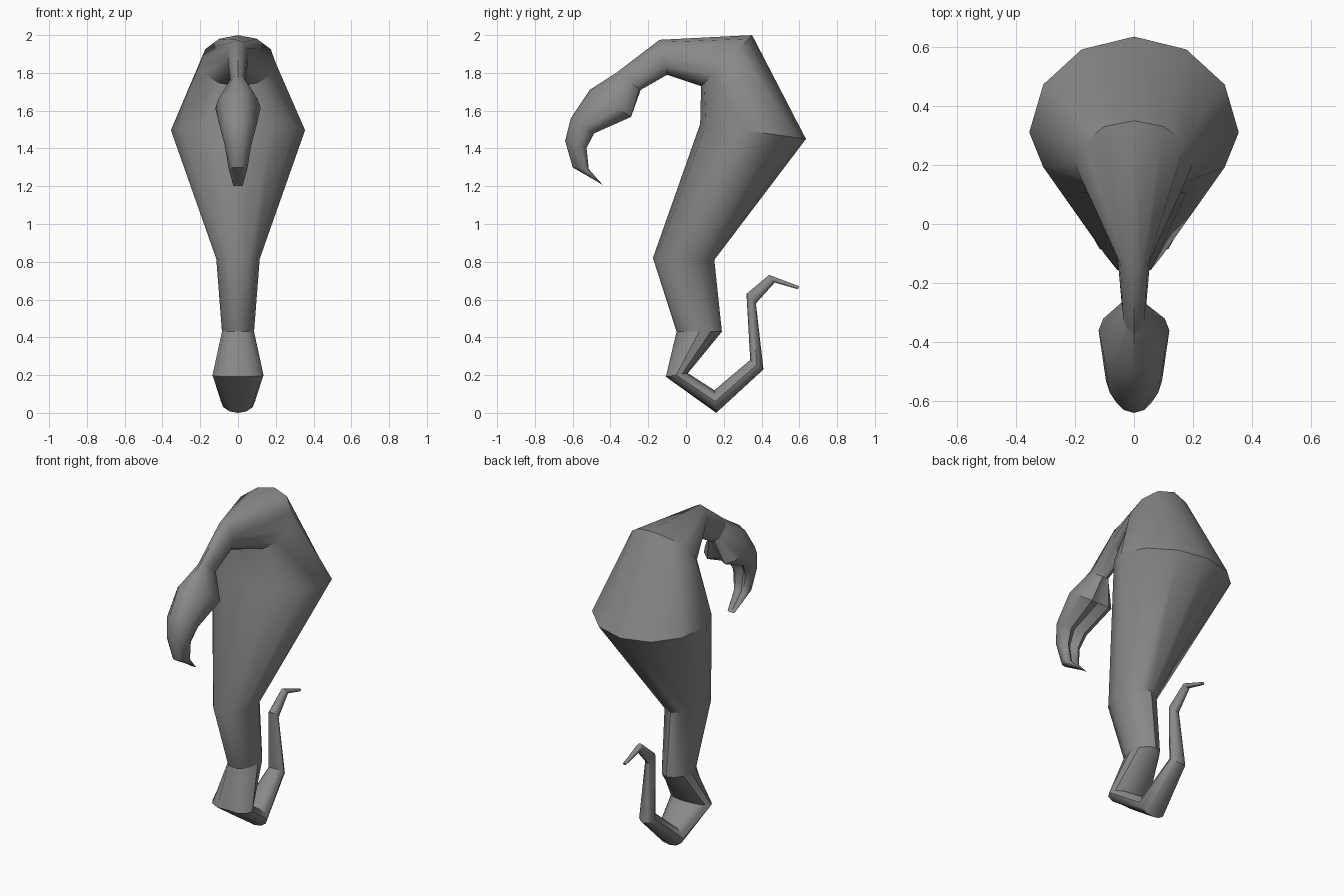
import bpy, bmesh, math
from mathutils import Vector

if "Cube" in bpy.data.objects:
    bpy.data.objects.remove(bpy.data.objects["Cube"])

grey = bpy.data.materials.new("matte grey")
grey.diffuse_color = (0.25, 0.25, 0.25, 1)
grey.use_nodes = True
grey.node_tree.nodes["Principled BSDF"].inputs["Base Color"].default_value = grey.diffuse_color
SIDES = 12


def loft(name, sections):
    """Skin 12-sided rings. Section: belly (y, z), back (y, z), half width,
    place of the widest point from belly to back, depth of the belly groove."""
    bm = bmesh.new()
    rings = []
    for (fy, fz), (by, bz), w, t, groove in sections:
        belly, back = Vector((0, fy, fz)), Vector((0, by, bz))
        mid = belly.lerp(back, t)
        ring = []
        for k in range(SIDES):
            a = 2 * math.pi * k / SIDES
            c = math.cos(a)
            p = mid + ((back - mid) * c if c > 0 else (mid - belly) * c)
            p.x = w * math.sin(a)
            if k == SIDES // 2:
                p += (back - belly) * groove
            ring.append(bm.verts.new(p))
        rings.append(ring)
    for r, s in zip(rings, rings[1:]):
        for k in range(SIDES):
            n = (k + 1) % SIDES
            bm.faces.new((r[k], r[n], s[n], s[k]))
    bm.faces.new(rings[0])
    bm.faces.new(rings[-1])
    bmesh.ops.recalc_face_normals(bm, faces=bm.faces)
    mesh = bpy.data.meshes.new(name)
    bm.to_mesh(mesh)
    bm.free()
    mesh.materials.append(grey)
    obj = bpy.data.objects.new(name, mesh)
    bpy.context.collection.objects.link(obj)
    bpy.ops.object.select_all(action='DESELECT')
    obj.select_set(True)
    bpy.context.view_layer.objects.active = obj
    bpy.ops.object.shade_smooth_by_angle(angle=math.radians(40))


# shared joints between the parts
tail_joint = ((-0.05, 0.43), (0.19, 0.43), 0.085, 0.5, 0)
head_joint = ((-0.24, 1.71), (-0.37, 1.80), 0.04, 0.4, 0)

# curled tail, from tip to body
loft("tail", [
    ((0.592, 0.655), (0.60, 0.67), 0.01, 0.5, 0),
    ((0.47, 0.69), (0.44, 0.73), 0.02, 0.5, 0),
    ((0.37, 0.58), (0.32, 0.63), 0.03, 0.5, 0),
    ((0.41, 0.23), (0.34, 0.28), 0.05, 0.5, 0),
    ((0.16, 0.0), (0.15, 0.12), 0.09, 0.5, 0),
    ((-0.115, 0.19), (0.01, 0.21), 0.135, 0.5, 0.1),
    tail_joint,
])

# waist, broad hood and the arching neck
loft("body", [
    tail_joint,
    ((-0.175, 0.82), (0.15, 0.81), 0.115, 0.45, 0),
    ((0.075, 1.53), (0.635, 1.45), 0.355, 0.42, 0),
    ((0.08, 1.73), (0.35, 2.0), 0.20, 0.45, 0),
    ((-0.10, 1.79), (-0.14, 1.975), 0.055, 0.5, 0),
    head_joint,
])

# hooked head with a grooved underside
loft("head", [
    head_joint,
    ((-0.28, 1.56), (-0.51, 1.71), 0.12, 0.35, 0.15),
    ((-0.48, 1.475), (-0.61, 1.56), 0.095, 0.4, 0.3),
    ((-0.52, 1.40), (-0.64, 1.44), 0.07, 0.4, 0.3),
    ((-0.51, 1.29), (-0.60, 1.30), 0.05, 0.4, 0.3),
    ((-0.435, 1.20), (-0.445, 1.21), 0.025, 0.4, 0),
])
